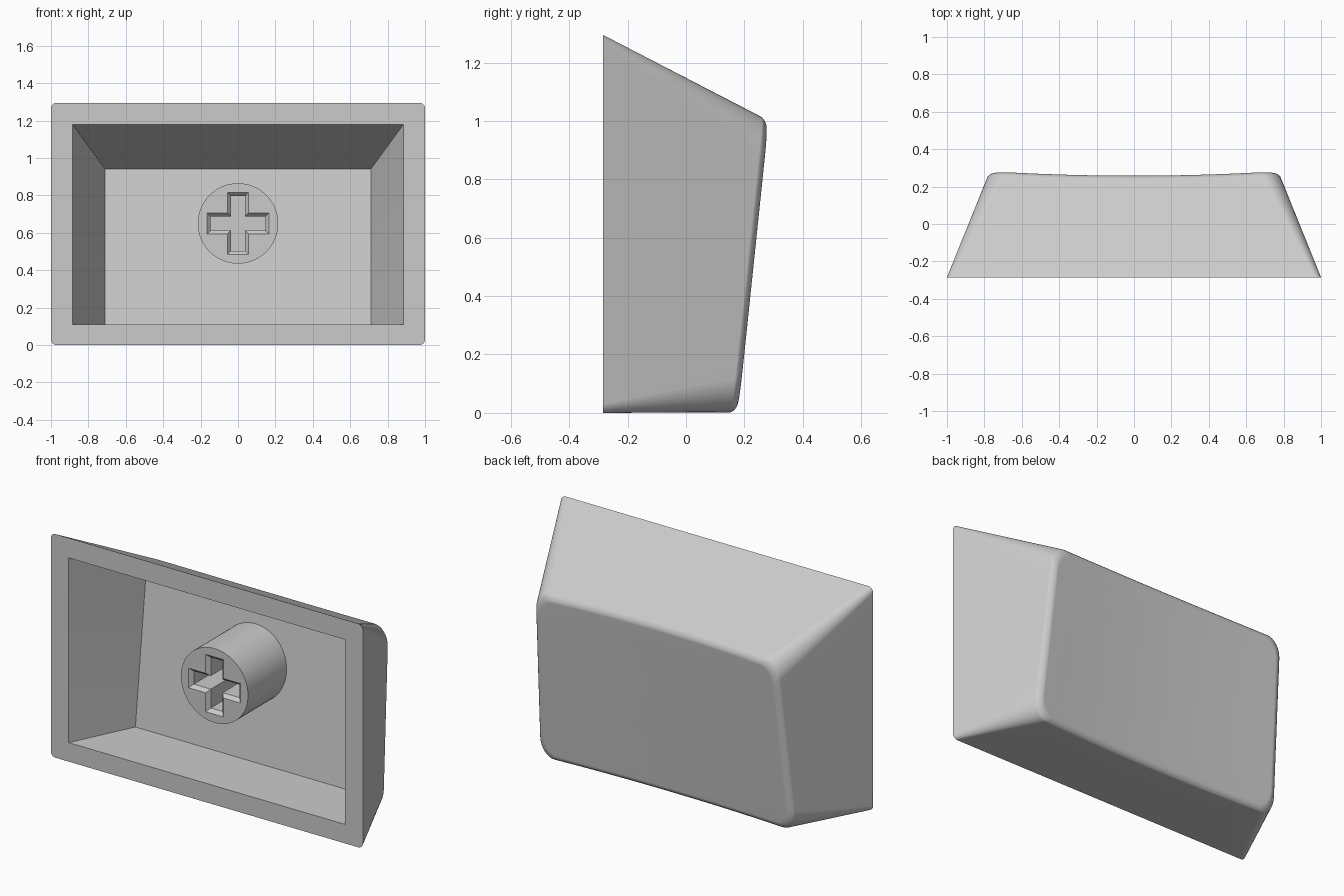
import bpy, bmesh, math

if "Cube" in bpy.data.objects:
    bpy.data.objects.remove(bpy.data.objects["Cube"])

FRONT = -0.285      # plane of the open rim
SIDE, TOP = 0.4, 0.5135   # wall slopes

grey = bpy.data.materials.new("light_grey_plastic")
grey.use_nodes = True
grey.diffuse_color = (0.6, 0.6, 0.6, 1)
grey.node_tree.nodes["Principled BSDF"].inputs["Base Color"].default_value = (0.6, 0.6, 0.6, 1)


def rounded_rect(w, z0, z1, r, arc=8, edge=10):
    """Rounded rectangle in x and z, with evenly split straight edges."""
    corners = [(w - r, z1 - r), (r - w, z1 - r), (r - w, z0 + r), (w - r, z0 + r)]
    arcs = []
    for k, (cx, cz) in enumerate(corners):
        angles = [math.pi / 2 * (k + i / arc) for i in range(arc + 1)]
        arcs.append([(cx + r * math.cos(a), cz + r * math.sin(a)) for a in angles])
    points = []
    for k in range(4):
        (ax, az), (bx, bz) = arcs[k][-1], arcs[(k + 1) % 4][0]
        points += arcs[k]
        points += [(ax + (bx - ax) * i / edge, az + (bz - az) * i / edge) for i in range(1, edge)]
    return points


def back_surface(x, z):
    """Tilted back face with a shallow cylindrical dish."""
    return 0.284 + 0.107 * (z - 0.99) - 0.025 * max(0, 1 - (x / 0.77) ** 2)


def back_ring(inset, drop, scale=1):
    """Ring that follows the sloped walls where they meet the back face."""
    ring = []
    for u, v in rounded_rect(1, 0, 1, 0.11):
        u, v = u * scale, 0.5 + (v - 0.5) * scale
        x, z = u * 0.8, v
        for _ in range(5):
            y = back_surface(x, z) - drop
            x = u * (1 - SIDE * (y - FRONT) - inset)
            z = inset + v * (1.295 - TOP * (y - FRONT) - 2 * inset)
        ring.append((x, y, z))
    return ring


def loft(name, rings):
    """Skin a list of equal rings and close both ends."""
    bm = bmesh.new()
    loops = [[bm.verts.new(p) for p in ring] for ring in rings]
    for a, b in zip(loops, loops[1:]):
        for i in range(len(a)):
            j = (i + 1) % len(a)
            bm.faces.new((a[i], a[j], b[j], b[i]))
    bm.faces.new(loops[0])
    bm.faces.new(loops[-1])
    bmesh.ops.remove_doubles(bm, verts=bm.verts, dist=0.0002)
    bmesh.ops.dissolve_degenerate(bm, edges=bm.edges, dist=0.0001)
    bmesh.ops.recalc_face_normals(bm, faces=bm.faces)
    mesh = bpy.data.meshes.new(name)
    bm.to_mesh(mesh)
    bm.free()
    mesh.materials.append(grey)
    obj = bpy.data.objects.new(name, mesh)
    bpy.context.collection.objects.link(obj)
    return obj


def finish(obj):
    bpy.ops.object.select_all(action='DESELECT')
    obj.select_set(True)
    bpy.context.view_layer.objects.active = obj
    for mod in list(obj.modifiers):
        bpy.ops.object.modifier_apply(modifier=mod.name)
    bpy.ops.object.shade_smooth_by_angle(angle=math.radians(30))
    obj.modifiers.new("even_shading", 'WEIGHTED_NORMAL').keep_sharp = True


# Shell: cavity floor, cavity mouth, rim, walls, rounded edge, dished back
rings = [
    [(x, 0.075 + 0.114 * (z - 0.11), z) for x, z in rounded_rect(0.71, 0.11, 0.94, 0)],
    [(x, FRONT, z) for x, z in rounded_rect(0.885, 0.11, 1.18, 0)],
    [(x, FRONT, z) for x, z in rounded_rect(1, 0, 1.295, 0.03)],
]
fillet = 0.035
for i in range(6):
    a = math.radians(20 + 14 * i)
    rings.append(back_ring(fillet * (1 - math.cos(a)), fillet * (1 - math.sin(a))))
rings += [back_ring(fillet, 0, s) for s in (0.85, 0.65, 0.45, 0.25, 0.08)]
shell = loft("keycap_shell", rings)
finish(shell)


# Stem: round post with a chamfered cross socket
def circle(y, r=0.215, n=64):
    return [(r * math.cos(2 * math.pi * i / n), y, 0.65 + r * math.sin(2 * math.pi * i / n))
            for i in range(n)]


def cross(y, a, b):
    quarter = [(a, -b), (a, b), (b, b)]
    points = []
    for _ in range(4):
        points += quarter
        quarter = [(-z, x) for x, z in quarter]
    return [(x, y, 0.65 + z) for x, z in points]


stem = loft("stem", [circle(-0.215), circle(0.17)])
socket = loft("socket_cutter", [cross(-0.235, 0.185, 0.075), cross(-0.195, 0.147, 0.038),
                                cross(0.1, 0.147, 0.038)])
socket.hide_render = True
cut = stem.modifiers.new("socket", 'BOOLEAN')
cut.object, cut.operation, cut.solver = socket, 'DIFFERENCE', 'EXACT'
finish(stem)
bpy.data.objects.remove(socket)
